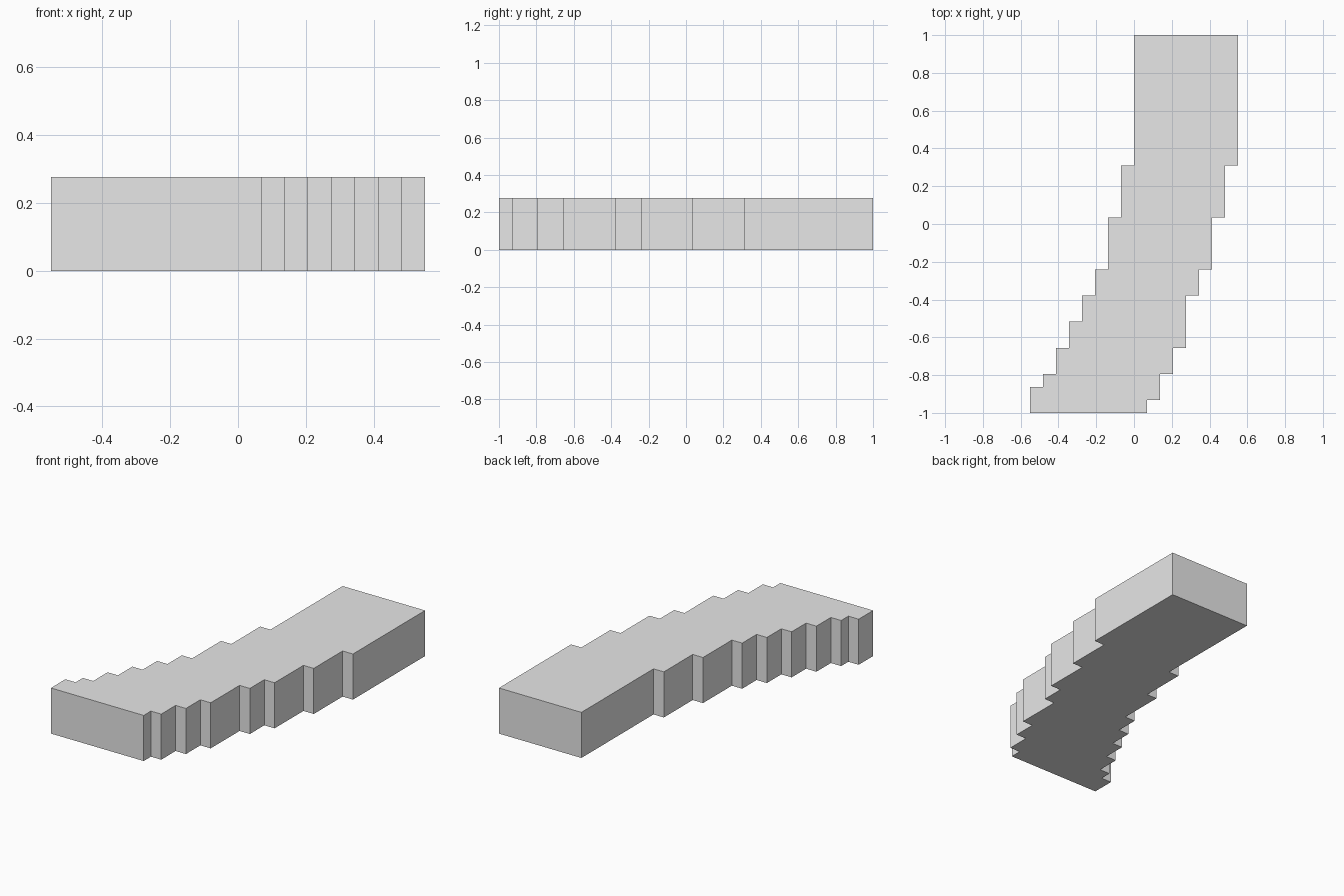
import bpy
import bmesh

cube = bpy.data.objects.get("Cube")
if cube:
    bpy.data.objects.remove(cube, do_unlink=True)

U = 2 / 29            # grid unit: the slab is 29 units long
HEIGHT = 4 * U

# Plain grey
grey = bpy.data.materials.new("light grey")
grey.use_nodes = True
color = (0.8, 0.8, 0.8, 1.0)
grey.diffuse_color = color
grey.node_tree.nodes["Principled BSDF"].inputs["Base Color"].default_value = color

# Each side steps one unit in x at these distances from the front edge
left_steps = [0, 1, 3, 5, 9, 11, 15, 19, 29]
right_steps = [0, 2, 3, 5, 7, 9, 11, 15, 19, 29]


def stepped_edge(steps, x):
    """Staircase outline running from front to back."""
    points = []
    for start, end in zip(steps, steps[1:]):
        points += [(x, start), (x, end)]
        x += 1
    return points


# Outline: up the left side, back down the right side
outline = stepped_edge(left_steps, 1) + stepped_edge(right_steps, -8)[::-1]

# Extrude the outline into a solid slab
bm = bmesh.new()
base = bm.faces.new([bm.verts.new((x * U, y * U - 1, 0)) for x, y in outline])
top = bmesh.ops.extrude_face_region(bm, geom=[base], use_keep_orig=True)
bmesh.ops.translate(bm, vec=(0, 0, HEIGHT),
                    verts=[v for v in top["geom"] if isinstance(v, bmesh.types.BMVert)])
bmesh.ops.recalc_face_normals(bm, faces=bm.faces[:])

mesh = bpy.data.meshes.new("stepped_slab")
bm.to_mesh(mesh)
bm.free()
mesh.materials.append(grey)
slab = bpy.data.objects.new("stepped_slab", mesh)
bpy.context.collection.objects.link(slab)
